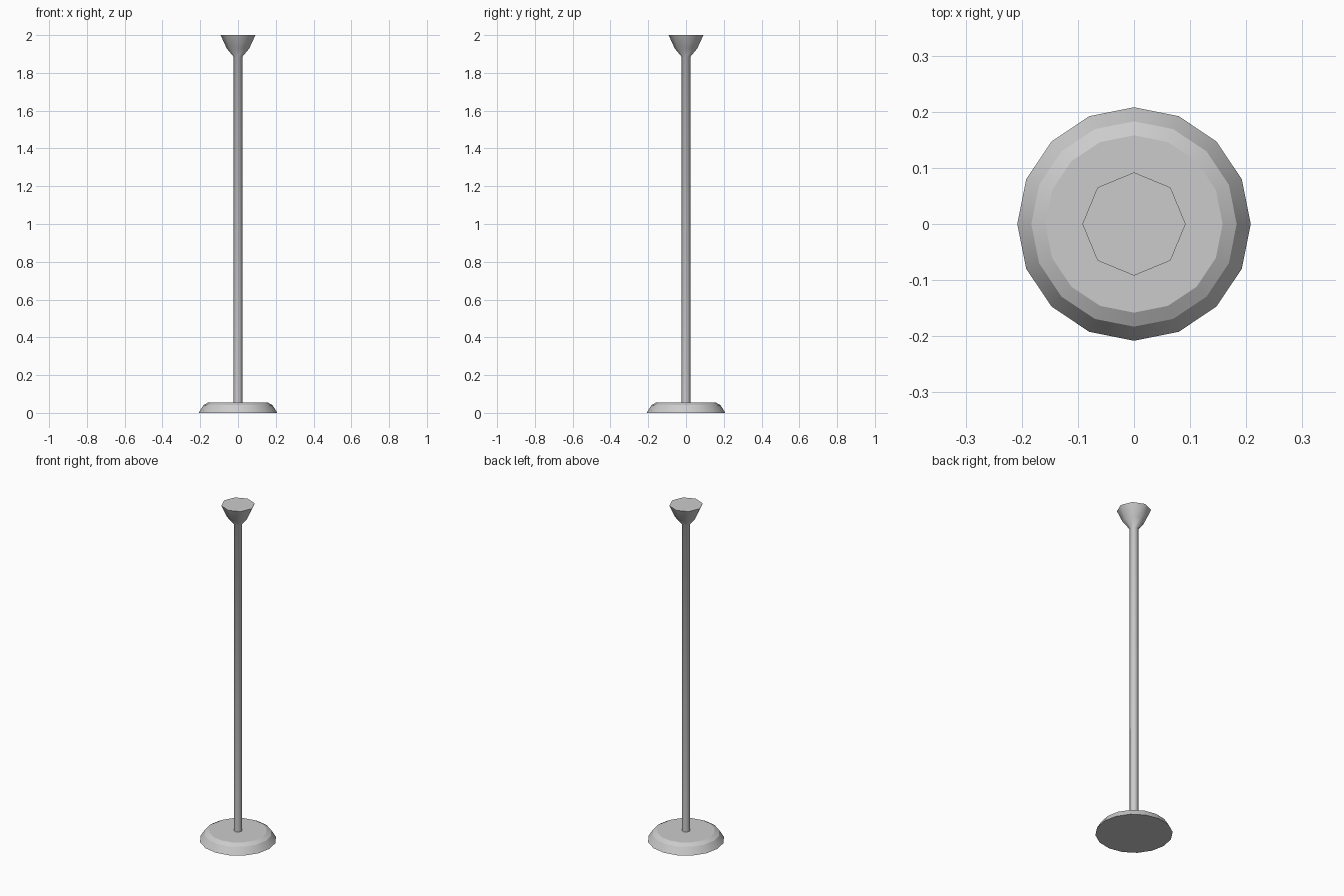
import bpy, bmesh, math

if "Cube" in bpy.data.objects:
    bpy.data.objects.remove(bpy.data.objects["Cube"])


def lathe(name, profile, sides, smooth_deg):
    """Closed turned solid from (radius, height) pairs, bottom to top."""
    bm = bmesh.new()
    rings = []
    for r, z in profile:
        rings.append([bm.verts.new((r * math.cos(2 * math.pi * i / sides),
                                    r * math.sin(2 * math.pi * i / sides), z))
                      for i in range(sides)])
    for a, b in zip(rings, rings[1:]):
        for i in range(sides):
            j = (i + 1) % sides
            bm.faces.new((a[i], a[j], b[j], b[i]))
    bm.faces.new(rings[0][::-1])
    bm.faces.new(rings[-1])
    mesh = bpy.data.meshes.new(name)
    bm.to_mesh(mesh)
    bm.free()
    obj = bpy.data.objects.new(name, mesh)
    bpy.context.collection.objects.link(obj)
    bpy.ops.object.select_all(action='DESELECT')
    obj.select_set(True)
    bpy.context.view_layer.objects.active = obj
    bpy.ops.object.shade_smooth_by_angle(angle=math.radians(smooth_deg))
    return obj


# Round weighted foot with a two-step bevel
lathe("base", [(0.208, 0), (0.183, 0.041), (0.158, 0.055)], 16, 25)

# Pole flaring into a closed cup at the top
lathe("pole_and_cup", [(0.023, 0.05), (0.023, 1.885), (0.06, 1.93), (0.092, 2.0)], 8, 50)
